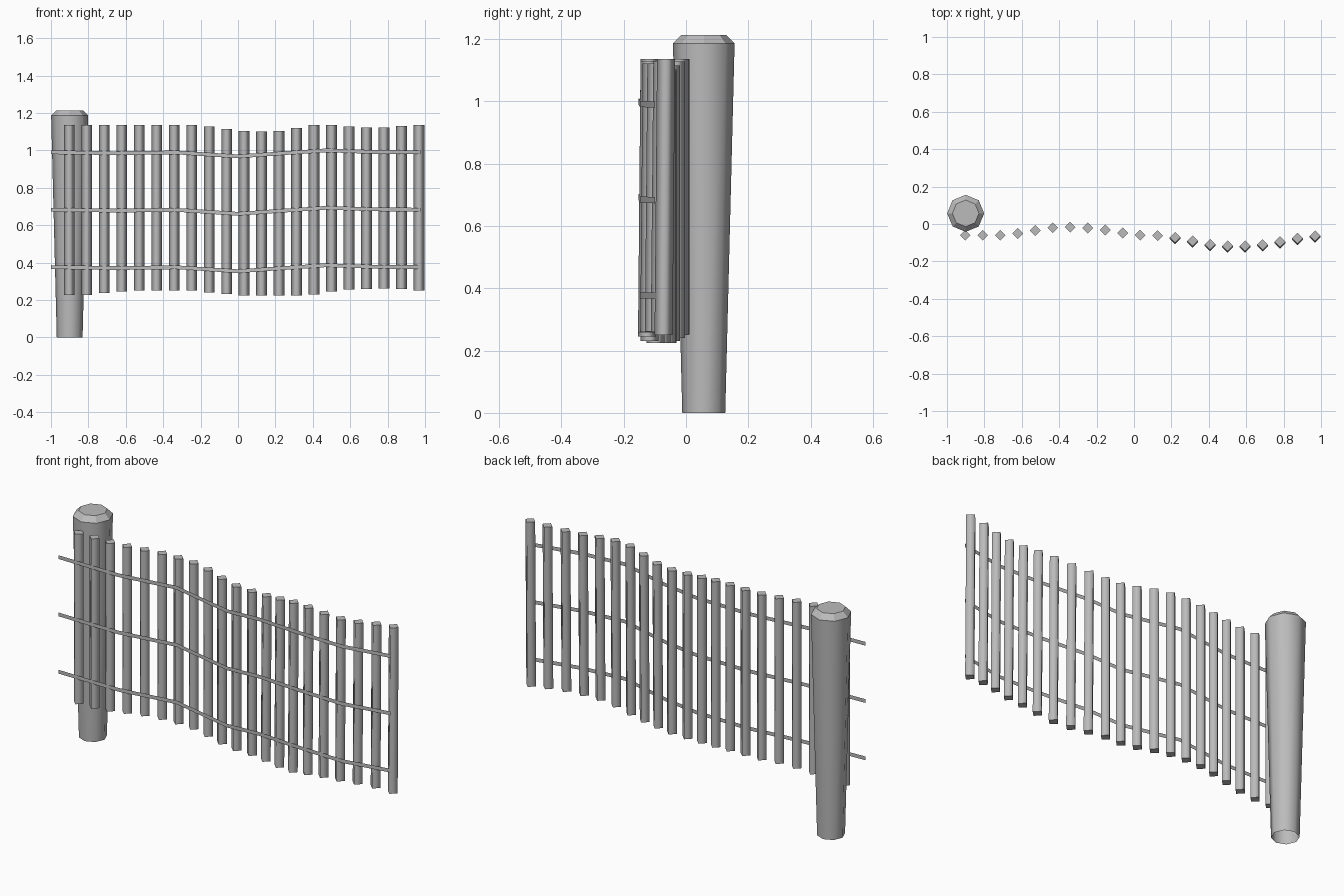
import bpy, bmesh, math

cube = bpy.data.objects.get("Cube")
if cube:
    bpy.data.objects.remove(cube)

grey = bpy.data.materials.new("weathered grey")
grey.use_nodes = True
grey.diffuse_color = (0.5, 0.5, 0.5, 1)
grey.node_tree.nodes["Principled BSDF"].inputs["Base Color"].default_value = (0.5, 0.5, 0.5, 1)


def finish(name, bm):
    mesh = bpy.data.meshes.new(name)
    bm.to_mesh(mesh)
    bm.free()
    mesh.materials.append(grey)
    obj = bpy.data.objects.new(name, mesh)
    bpy.context.collection.objects.link(obj)
    return obj


def ring(bm, x, y, z, radius, sides):
    return [bm.verts.new((x + radius * math.cos(i * math.tau / sides),
                          y + radius * math.sin(i * math.tau / sides), z))
            for i in range(sides)]


def bridge(bm, low, high, smooth):
    n = len(low)
    for i in range(n):
        j = (i + 1) % n
        bm.faces.new((low[i], low[j], high[j], high[i])).smooth = smooth


def sharpen(bm, loop):
    for i, v in enumerate(loop):
        edge = bm.edges.get((v, loop[(i + 1) % len(loop)]))
        edge.smooth = False


def sample(points, x):
    """Linear interpolation along (x, value) points."""
    for (x0, v0), (x1, v1) in zip(points, points[1:]):
        if x <= x1:
            return v0 + (v1 - v0) * (x - x0) / (x1 - x0)
    return points[-1][1]


# Tapered post, open underneath, with a chamfered top
bm = bmesh.new()
foot, shoulder, cap = [ring(bm, -0.9, 0.057, z, r, 8)
                       for z, r in ((0, 0.069), (1.186, 0.099), (1.214, 0.071))]
bridge(bm, foot, shoulder, True)
bridge(bm, shoulder, cap, False)
bm.faces.new(cap)
sharpen(bm, shoulder)
finish("post", bm)

# Slats: square bars set corner-on along a wavy line
slat_y = [-.06, -.06, -.06, -.05, -.035, -.02, -.017, -.021, -.032, -.048, -.06,
          -.062, -.071, -.09, -.109, -.117, -.117, -.11, -.095, -.076, -.064]
tops = [(-1, 1.137), (-.25, 1.137), (-.155, 1.129), (-.06, 1.115), (.035, 1.103), (.13, 1.1),
        (.22, 1.105), (.315, 1.12), (.41, 1.135), (.5, 1.136), (.6, 1.127), (.69, 1.121),
        (.785, 1.122), (.875, 1.13), (1, 1.138)]
bottoms = [(-1, .225), (-.81, .227), (-.62, .246), (-.53, .252), (-.34, .252), (-.25, .25),
           (-.06, .231), (.035, .225), (.315, .225), (.41, .231), (.5, .246), (.6, .257),
           (.785, .262), (.875, .259), (1, .248)]
for i, y in enumerate(slat_y):
    x = -0.902 + i * 0.0935
    lean = -0.008 if i > 11 else 0
    bm = bmesh.new()
    low = ring(bm, x, y + lean, sample(bottoms, x), 0.029, 4)
    high = ring(bm, x, y, sample(tops, x), 0.029, 4)
    bridge(bm, low, high, True)
    bm.faces.new(high)
    bm.faces.new(low[::-1])
    sharpen(bm, low)
    sharpen(bm, high)
    finish(f"slat_{i + 1}", bm)

# Rails: thin flat ribbons running along the front of the slats (x, y, rise)
path = [(-1, -.092, .002), (-.65, -.087, -.003), (-.33, -.05, .001), (0, -.092, -.02),
        (.2, -.105, -.006), (.47, -.153, .012), (.72, -.147, .004), (.975, -.099, .002)]
for name, z in (("lower_rail", 0.374), ("middle_rail", 0.681), ("upper_rail", 0.988)):
    bm = bmesh.new()
    pairs = [[bm.verts.new((x, y, z + rise + s * 0.01)) for s in (-1, 1)]
             for x, y, rise in path]
    for (a, b), (c, d) in zip(pairs, pairs[1:]):
        bm.faces.new((a, c, d, b)).smooth = True
    finish(name, bm)
